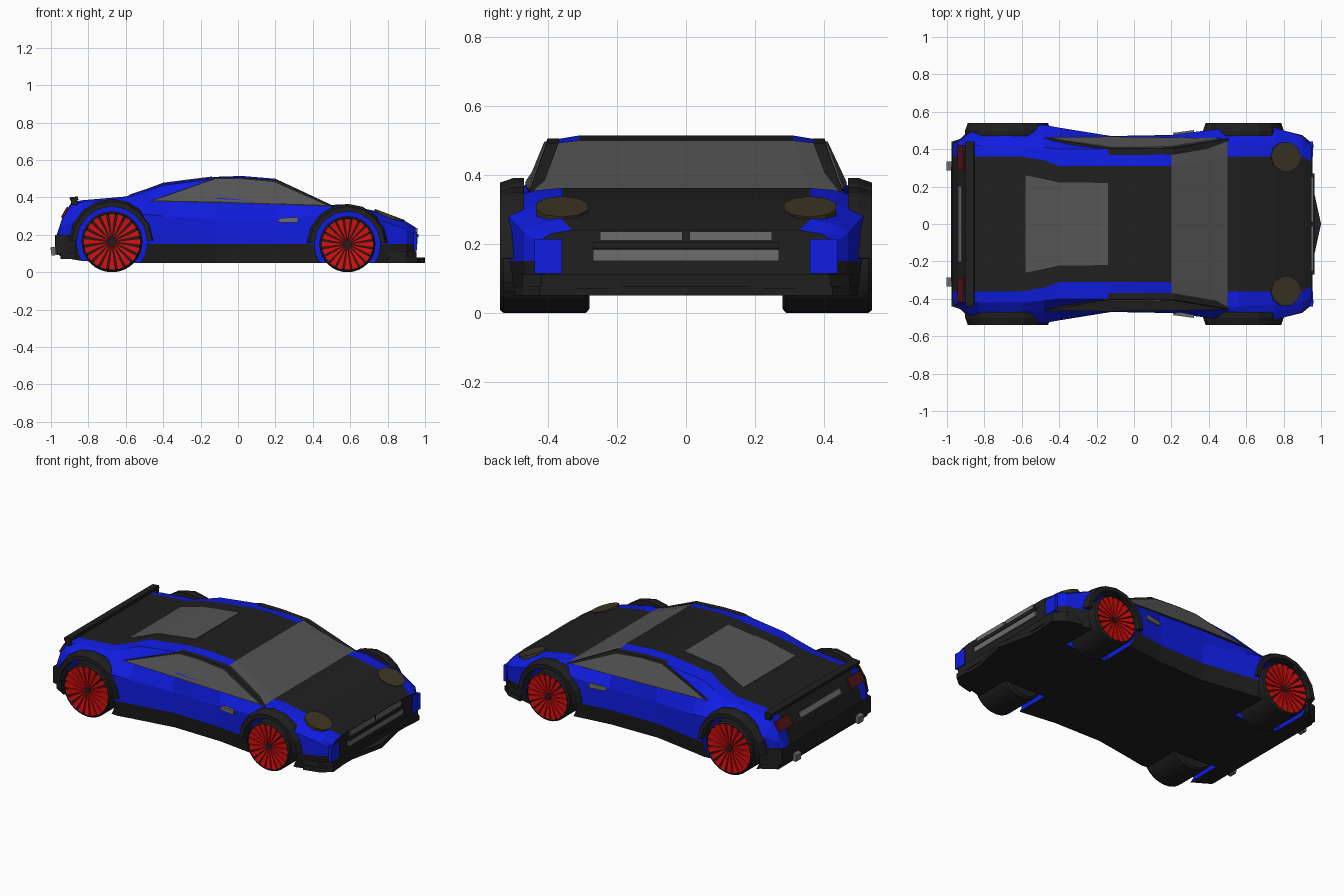
import bpy, bmesh
from math import sin, cos, pi, radians
from mathutils import Matrix

if "Cube" in bpy.data.objects:
    bpy.data.objects.remove(bpy.data.objects["Cube"])


def material(name, rgb):
    m = bpy.data.materials.new(name)
    m.diffuse_color = (*rgb, 1)
    m.use_nodes = True
    m.node_tree.nodes["Principled BSDF"].inputs["Base Color"].default_value = m.diffuse_color
    return m


BLUE = material("blue_paint", (0.005, 0.012, 0.75))
BLACK = material("black_trim", (0.014, 0.014, 0.014))
GLASS = material("tinted_glass", (0.09, 0.09, 0.09))
RED = material("red_rim", (0.7, 0.005, 0.005))
LAMP = material("lamp_amber", (0.045, 0.037, 0.018))
TAIL = material("tail_red", (0.09, 0.008, 0.01))
METAL = material("grille_grey", (0.15, 0.15, 0.15))


def loft(name, shells, mats, pick=None):
    """Skin each shell (a list of equal closed rings) and cap both ends."""
    bm = bmesh.new()
    for rings in shells:
        vs = [[bm.verts.new(p) for p in r] for r in rings]
        n = len(vs[0])
        for i in range(len(vs) - 1):
            for k in range(n):
                f = bm.faces.new((vs[i][k], vs[i][(k + 1) % n], vs[i + 1][(k + 1) % n], vs[i + 1][k]))
                f.material_index = pick(i, k) if pick else 0
        for end in (vs[0], vs[-1]):
            bm.faces.new(end).material_index = 1 if pick else 0
    bmesh.ops.recalc_face_normals(bm, faces=bm.faces)
    me = bpy.data.meshes.new(name)
    bm.to_mesh(me)
    bm.free()
    for m in mats:
        me.materials.append(m)
    ob = bpy.data.objects.new(name, me)
    bpy.context.collection.objects.link(ob)
    return ob


def box(name, loc, size, mat, tilt=0):
    x, y, z = (s / 2 for s in size)
    ob = loft(name, [[[(-x, -y, h), (x, -y, h), (x, y, h), (-x, y, h)] for h in (-z, z)]], [mat])
    ob.data.transform(Matrix.Translation(loc) @ Matrix.Rotation(tilt, 4, 'Y'))
    return ob


def circle(cx, cz, r, y, n=24):
    return [(cx + r * cos(2 * pi * k / n), y, cz + r * sin(2 * pi * k / n)) for k in range(n)]


# Body stations: x, floor z, side w, shoulder z, belt w, belt z, roof edge w, z, crown w, z
stations = [
    (-.97, .10, .43, .17, .42, .19, .40, .20, .36, .20),
    (-.94, .08, .44, .24, .43, .27, .42, .285, .36, .29),
    (-.89, .07, .48, .27, .44, .32, .42, .36, .36, .375),
    (-.83, .06, .515, .29, .47, .34, .42, .375, .36, .385),
    (-.60, .05, .52, .31, .47, .36, .42, .395, .36, .405),
    (-.48, .05, .53, .31, .46, .38, .41, .435, .34, .445),
    (-.40, .05, .515, .30, .455, .38, .40, .465, .31, .475),
    (-.12, .05, .47, .28, .46, .375, .40, .50, .31, .51),
    (.02, .05, .473, .28, .46, .37, .40, .50, .31, .515),
    (.20, .05, .476, .28, .455, .365, .40, .49, .31, .50),
    (.50, .05, .515, .31, .46, .345, .44, .355, .36, .36),
    (.56, .05, .515, .31, .47, .345, .44, .355, .36, .363),
    (.75, .05, .515, .28, .47, .30, .43, .315, .36, .325),
    (.90, .05, .47, .23, .45, .245, .42, .26, .36, .27),
    (.95, .05, .42, .20, .41, .22, .39, .23, .33, .24)]
rings = []
for x, zb, w, zs, wb, zbelt, we, ze, wt, zt in stations:
    half = [(w - .02, zb), (w, .15), (w, zs), (wb, zbelt), (we, ze), (wt, zt)]
    rings.append([(x, -y, z) for y, z in half] + [(x, y, z) for y, z in half[::-1]])


def body_paint(i, k):
    if i == 9 and k in (4, 5, 6):
        return 2
    return 1 if k in (0, 5, 10, 11) else 0


body = loft("body", [rings], [BLUE, BLACK, GLASS], body_paint)

# Wheels, arches and flares
for axle, cx, r in (("rear", -.674, .163), ("front", .585, .15)):
    for side, s in (("right", -1), ("left", 1)):
        tag = f"{axle}_{side}"
        cutter = loft("well_cutter", [[circle(cx, r, r + .026, s * y, 32) for y in (.265, .7)]], [BLUE])
        cutter.hide_render = True
        mod = body.modifiers.new("well", 'BOOLEAN')
        mod.operation, mod.solver, mod.object = 'DIFFERENCE', 'EXACT', cutter
        bpy.context.view_layer.objects.active = body
        bpy.ops.object.modifier_apply(modifier=mod.name)
        bpy.data.objects.remove(cutter)

        # Tyre with recessed face
        prof = [(.06, .28), (r - .012, .28), (r, .29), (r, .53), (r - .008, .54),
                (r - .013, .54), (r - .015, .515), (.03, .505)]
        loft("tyre_" + tag, [[circle(cx, r, q, s * y, 32) for q, y in prof]], [BLACK])

        # Radial spokes and hub
        spokes = []
        for k in range(20):
            a, ro = 2 * pi * k / 20, r - .014
            pts = [(.018, -.002), (ro, -.017), (ro, .017), (.018, .002)]
            spokes.append([[(cx + u * cos(a) - v * sin(a), s * (y - (.01 if u < .1 else 0)),
                             r + u * sin(a) + v * cos(a)) for u, v in pts] for y in (.505, .538)])
        loft("rim_" + tag, spokes, [RED])
        loft("hub_" + tag, [[circle(cx, r, .02, s * y, 10) for y in (.50, .533)]], [BLACK])

        # Faceted black fender flare
        ri, ro = r + .026, r + .052
        sec = [(ri, .47), (ri, .54), (ro, .54), (ro + .014, .50), (ro + .014, .47)]
        loft("flare_" + tag, [[[(cx + q * cos(a), s * y, r + q * sin(a)) for q, y in sec]
                               for a in (radians(2 + 22 * k) for k in range(9))]], [BLACK])

# Side windows with frames, door vents
for side, s in (("right", -1), ("left", 1)):
    def pane(name, pts, out, mat):
        loft(name + side, [[[(x, s * (y + o), z) for x, y, z in pts] for o in (-.03, out)]], [mat])
    pane("window_frame_", [(-.48, .458, .379), (-.40, .444, .405), (-.12, .398, .506), (.02, .398, .506),
                           (.21, .40, .493), (.51, .452, .35), (.20, .456, .362), (-.12, .461, .371)], .004, BLACK)
    pane("side_window_", [(-.45, .456, .384), (-.38, .440, .408), (-.12, .403, .498), (.02, .403, .498),
                          (.19, .407, .483), (.47, .450, .36), (.20, .455, .368), (-.12, .459, .378)], .008, GLASS)
    pane("door_vent_", [(.21, .478, .275), (.23, .48, .29), (.32, .492, .295), (.32, .492, .265), (.23, .48, .265)],
         .01, METAL)

    # Lamps, front cheeks, exhausts
    lamp = [(.085 * cos(k * pi / 5), .08 * sin(k * pi / 5)) for k in range(10)]
    head = loft("headlight_" + side, [[[(a, b, h) for a, b in lamp] for h in (-.03, .007)]], [LAMP])
    head.data.transform(Matrix.Translation((.81, s * .36, .302)) @ Matrix.Rotation(.36, 4, 'Y'))
    box("tail_light_" + side, (-.92, s * .355, .317), (.025, .13, .065), TAIL, .53)
    box("front_cheek_" + side, (.947, s * .40, .165), (.02, .08, .10), BLUE)
    box("exhaust_" + side, (-.97, s * .31, .115), (.06, .05, .045), METAL, -.15)

# Engine cover glass following the roof slope
cover = [(-.58, .26, .411), (-.48, .24, .445), (-.40, .222, .475), (-.14, .22, .508)]
loft("engine_cover_glass", [[[(x, -w, z + .004), (x, w, z + .004), (x, w, z - .02), (x, -w, z - .02)]
                            for x, w, z in cover]], [GLASS])


# Bumper slabs
def slab(name, half, z0, z1):
    outline = half + [(x, -y) for x, y in half[::-1] if y > 0]
    loft(name, [[[(x, y, z) for x, y in outline] for z in (z0, z1)]], [BLACK])


slab("front_splitter", [(.80, .50), (.90, .475), (.96, .425), (.945, .25), (1.0, 0)], .05, .078)
slab("front_lower_bumper", [(.80, .49), (.90, .475), (.955, .42), (.955, .30)], .07, .112)
slab("rear_bumper", [(-.868, .51), (-.93, .455), (-.975, .44), (-.978, .25)], .10, .20)
slab("rear_diffuser", [(-.868, .49), (-.95, .44)], .07, .11)

# Front grilles
box("lower_grille", (.95, 0, .167), (.02, .54, .034), METAL)
for s in (-1, 1):
    box("upper_grille", (.95, s * .13, .223), (.02, .24, .026), METAL)
    box("nose_bar", (.952, s * .135, .195), (.024, .27, .02), BLACK)

# Rear wing
box("rear_wing", (-.877, 0, .394), (.045, .88, .018), BLACK, -.1)
for s in (-1, 1):
    box("wing_end", (-.875, s * .43, .38), (.035, .02, .04), BLACK)
box("rear_vent", (-.925, 0, .31), (.012, .40, .03), METAL, .53)
